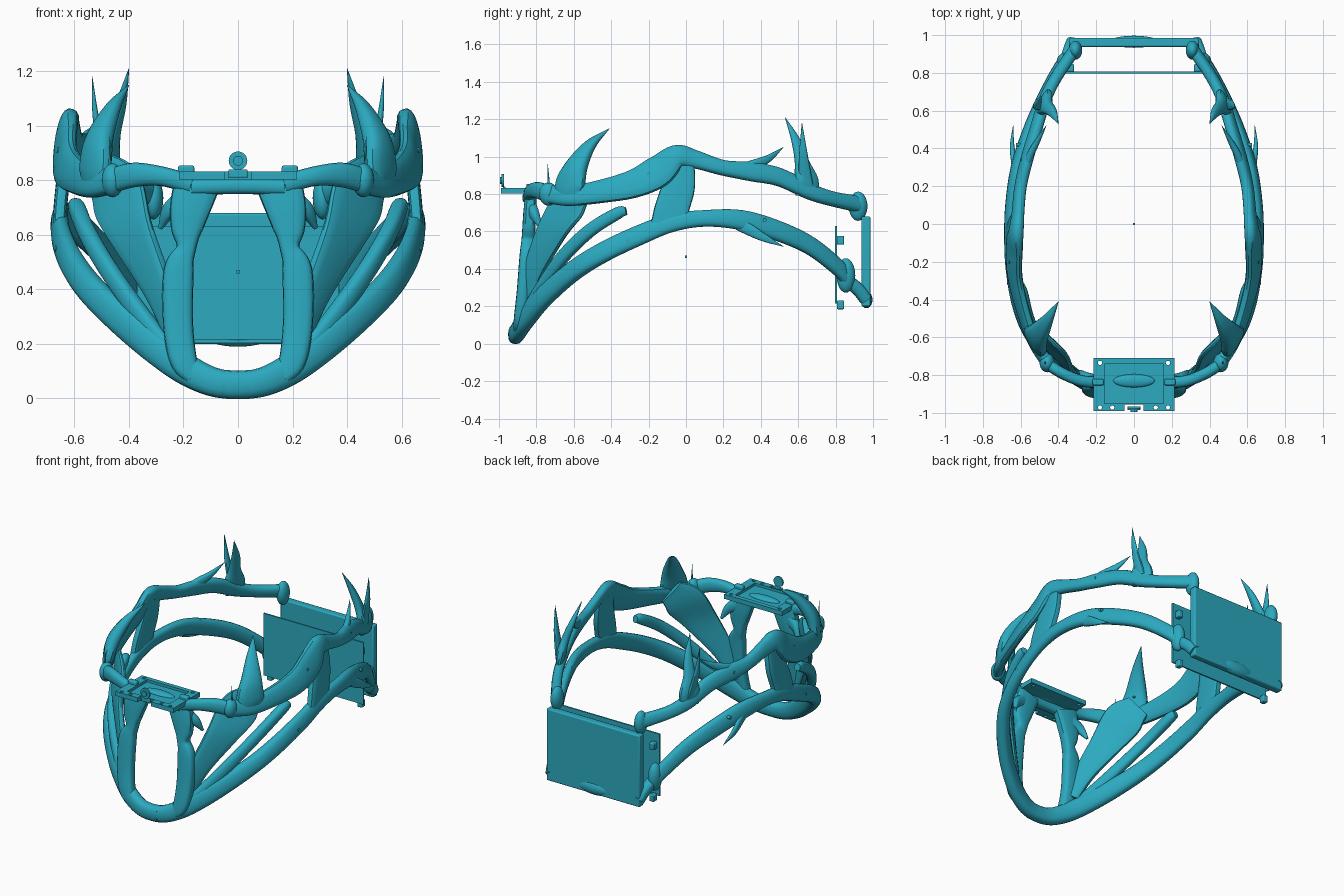
import bpy, bmesh, math
from mathutils import Vector, Matrix

if "Cube" in bpy.data.objects:
    bpy.data.objects.remove(bpy.data.objects["Cube"], do_unlink=True)

# Single teal material
teal = bpy.data.materials.new("teal")
teal.use_nodes = True
COLOUR = (0.025, 0.4, 0.53, 1)
teal.diffuse_color = COLOUR
teal.node_tree.nodes["Principled BSDF"].inputs["Base Color"].default_value = COLOUR
parts = []


def finish(name, bm, mirror=False, bevel=0):
    """Turn a bmesh into a named, coloured object with optional modifiers."""
    bmesh.ops.recalc_face_normals(bm, faces=bm.faces)
    mesh = bpy.data.meshes.new(name)
    bm.to_mesh(mesh)
    bm.free()
    mesh.materials.append(teal)
    obj = bpy.data.objects.new(name, mesh)
    bpy.context.collection.objects.link(obj)
    if bevel:
        mod = obj.modifiers.new("bevel", "BEVEL")
        mod.width, mod.segments = bevel, 2
    if mirror:
        obj.modifiers.new("mirror", "MIRROR")
    parts.append(obj)
    return obj


def smooth_path(points, steps=6):
    """Catmull-Rom interpolation of position and section size."""
    rows = [Vector(p) for p in points]
    rows = [2 * rows[0] - rows[1]] + rows + [2 * rows[-1] - rows[-2]]
    out = []
    for a, b, c, d in zip(rows, rows[1:], rows[2:], rows[3:]):
        for i in range(steps):
            t = i / steps
            out.append(0.5 * (2 * b + (c - a) * t + (2 * a - 5 * b + 4 * c - d) * t * t
                              + (3 * b - a - 3 * c + d) * t ** 3))
    return out + [rows[-2]]


def sweep(name, points, across=(0, 0, 1), boxy=0.8, sides=16, mirror=True):
    """Sweep a rounded section; points are x, y, z, half thickness, half width."""
    bm = bmesh.new()
    path = smooth_path(points)
    pos = [Vector(p[:3]) for p in path]
    last = len(path) - 1
    rings = []
    for i, p in enumerate(path):
        along = (pos[min(i + 1, last)] - pos[max(i - 1, 0)]).normalized()
        wide = Vector(across)
        wide = (wide - along * wide.dot(along)).normalized()
        thin = along.cross(wide)
        ring = []
        for k in range(sides):
            a = math.tau * k / sides
            c, s = (math.copysign(abs(v) ** boxy, v) for v in (math.cos(a), math.sin(a)))
            ring.append(bm.verts.new(pos[i] + thin * c * max(p[3], .001) + wide * s * max(p[4], .001)))
        rings.append(ring)
    for r, q in zip(rings, rings[1:]):
        for k in range(sides):
            n = (k + 1) % sides
            bm.faces.new((r[k], r[n], q[n], q[k]))
    bm.faces.new(rings[0])
    bm.faces.new(rings[-1])
    return finish(name, bm, mirror)


def add_box(bm, centre, size):
    bmesh.ops.create_cube(bm, size=1, matrix=Matrix.Translation(centre) @ Matrix.Diagonal((*size, 1)))


def add_rod(bm, centre, radius, depth, axis="Z"):
    turn = {"X": Matrix.Rotation(math.pi / 2, 4, "Y"),
            "Y": Matrix.Rotation(math.pi / 2, 4, "X"), "Z": Matrix()}[axis]
    bmesh.ops.create_cone(bm, cap_ends=True, segments=24, radius1=radius, radius2=radius,
                          depth=depth, matrix=Matrix.Translation(centre) @ turn)


def box(name, centre, size, mirror=False, bevel=0):
    bm = bmesh.new()
    add_box(bm, centre, size)
    return finish(name, bm, mirror, bevel)


def rod(name, centre, radius, depth, axis="Z", mirror=False):
    bm = bmesh.new()
    add_rod(bm, centre, radius, depth, axis)
    return finish(name, bm, mirror)


def blob(name, centre, size, mirror=True):
    bm = bmesh.new()
    bmesh.ops.create_uvsphere(bm, u_segments=24, v_segments=16, radius=1,
                              matrix=Matrix.Translation(centre) @ Matrix.Diagonal((*size, 1)))
    return finish(name, bm, mirror)


# Main rails
sweep("upper_rail", [
    (.46, -.735, .8, .03, .05), (.53, -.62, .79, .03, .055), (.59, -.45, .815, .03, .065),
    (.63, -.28, .855, .03, .08), (.635, -.15, .92, .03, .09), (.625, -.05, 1, .035, .065),
    (.615, .05, .985, .03, .05), (.6, .2, .94, .03, .042), (.565, .35, .92, .03, .053),
    (.52, .5, .89, .03, .05), (.47, .66, .815, .03, .045), (.41, .78, .775, .03, .04),
    (.31, .93, .745, .03, .045)], across=(-.3, 0, 1))
sweep("lower_rail", [
    (-.06, -.91, .053, .04, .052), (.04, -.91, .051, .04, .052), (.13, -.893, .075, .04, .055),
    (.24, -.85, .14, .04, .06), (.39, -.75, .26, .04, .06), (.53, -.6, .39, .04, .055),
    (.605, -.44, .49, .035, .055), (.645, -.25, .58, .03, .055), (.655, -.08, .645, .03, .05),
    (.65, .1, .67, .03, .045), (.62, .3, .66, .03, .055), (.555, .5, .6, .03, .055),
    (.48, .67, .52, .03, .05), (.4, .82, .4, .03, .045), (.36, .87, .33, .03, .04)],
      across=(-.2, 0, 1))

# Struts joining the rails
sweep("side_post", [(.62, -.025, .98, .025, .07), (.637, -.04, .84, .025, .088),
                    (.65, -.075, .72, .025, .093), (.655, -.08, .64, .025, .11)],
      across=(0, 1, 0), boxy=.5)
sweep("front_post", [
    (.15, -.83, .79, .03, .085), (.175, -.835, .7, .035, .075), (.188, -.84, .62, .035, .058),
    (.19, -.845, .55, .035, .036), (.217, -.855, .47, .035, .055), (.22, -.87, .28, .035, .055),
    (.2, -.885, .14, .035, .05), (.16, -.893, .08, .03, .035)], across=(1, 0, 0), boxy=.6)
sweep("diagonal_panel", [(.5, -.56, .83, .015, .085), (.445, -.625, .75, .02, .125),
                         (.385, -.72, .6, .022, .1), (.29, -.81, .4, .025, .067),
                         (.22, -.86, .22, .025, .05)], across=(.7, .7, 0), boxy=.6)
sweep("free_bar", [(.6, -.32, .71, .02, .022), (.59, -.37, .695, .03, .033),
                   (.55, -.52, .6, .03, .036), (.46, -.67, .45, .03, .036),
                   (.33, -.79, .27, .03, .036), (.21, -.87, .13, .03, .035)])

# Front arms and crossbar
sweep("front_arm", [(.46, -.74, .8, .03, .045), (.38, -.79, .82, .03, .045),
                    (.28, -.83, .815, .03, .036), (.17, -.84, .785, .03, .035)])
sweep("front_crossbar", [(-.17, -.84, .775, .03, .03), (0, -.845, .78, .03, .03),
                         (.17, -.84, .775, .03, .03)], mirror=False)
blob("arm_joint", (.46, -.735, .8), (.04, .05, .062))

# Thorns, rooted inside the rails
sweep("front_thorn", [(.54, -.61, .77, .02, .06), (.525, -.62, .84, .035, .09),
                      (.51, -.585, .95, .04, .065), (.46, -.51, 1.065, .025, .033),
                      (.4, -.41, 1.15, .001, .001)], across=(.5, .85, 0))
sweep("rear_thorn", [(.475, .65, .8, .02, .07), (.475, .64, .88, .028, .07),
                     (.46, .62, .97, .025, .04), (.43, .59, 1.08, .018, .026),
                     (.4, .53, 1.21, .001, .001)], across=(-.4, .9, 0))
sweep("rear_thorn_fork", [(.485, .64, .85, .015, .04), (.52, .627, 1.02, .012, .022),
                          (.535, .62, 1.18, .001, .001)], across=(0, 1, 0))
sweep("upper_side_thorn", [(.575, .25, .93, .012, .02), (.555, .35, .95, .02, .03),
                           (.51, .44, .99, .014, .02), (.465, .52, 1.05, .001, .001)])
sweep("lower_side_thorn", [(.63, .22, .66, .012, .02), (.63, .3, .63, .018, .033),
                           (.645, .41, .57, .012, .022), (.64, .52, .52, .001, .001)])
sweep("post_thorn", [(.19, -.83, .73, .03, .045), (.25, -.81, .69, .025, .03),
                     (.285, -.78, .625, .008, .008)])
sweep("joint_needle", [(.47, -.735, .8, .008, .01), (.47, -.735, .88, .004, .005),
                       (.47, -.74, .96, .001, .001)], across=(0, 1, 0))

# Front mounting tray, with pocket, notch and screw holes cut out
tray = box("mount_tray", (0, -.85, .817), (.43, .28, .03))
cut = bmesh.new()
add_box(cut, (0, -.845, .835), (.31, .21, .04))
add_box(cut, (0, -.98, .82), (.1, .05, .1))
for side in (-1, 1):
    for x, y in ((.18, -.735), (.18, -.972), (.115, -.972)):
        add_rod(cut, (side * x, y, .82), .011, .1)
cutter = finish("tray_cutter", cut)
cutter.hide_render = True
cutter.hide_set(True)
parts.remove(cutter)
mod = tray.modifiers.new("cut", "BOOLEAN")
mod.object, mod.solver = cutter, "EXACT"
blob("tray_boss", (0, -.83, .815), (.11, .035, .018), mirror=False)
box("tray_clamp", (.19, -.837, .815), (.06, .034, .08), mirror=True, bevel=.008)
box("knob_base", (0, -.972, .825), (.07, .014, .03), bevel=.004)
rod("knob", (0, -.98, .872), .034, .012, "Y")
rod("knob_hub", (0, -.985, .872), .018, .02, "Y")

# Rear plates and fittings
box("rear_plate", (0, .962, .44), (.69, .048, .48), bevel=.008)
blob("rear_plate_bulge", (0, .965, .235), (.13, .032, .045), mirror=False)
box("inner_plate", (0, .802, .423), (.74, .01, .415))
for label, z in (("upper", .553), ("lower", .207)):
    box(label + "_lug", (.335, .826, z), (.035, .04, .046), mirror=True, bevel=.006)
blob("upper_rear_knuckle", (.31, .92, .735), (.036, .05, .078))
blob("lower_rear_knuckle", (.37, .855, .365), (.04, .05, .092))
sweep("rear_foot", [(.36, .86, .34, .035, .035), (.34, .92, .29, .035, .035),
                    (.32, .96, .24, .035, .04)], across=(1, 0, 0))

# Rivets and centre marker
for label, spot in (("upper_front", (.648, -.2, .91)), ("lower_front", (.657, -.31, .55)),
                    ("upper_rear", (.585, .34, .925)), ("lower_rear", (.61, .42, .66))):
    rod(label + "_rivet", spot, .01, .03, "X", mirror=True)
box("centre_marker", (0, 0, .465), (.012, .012, .012))

# Smooth shading with sharp corners kept
bpy.ops.object.select_all(action="DESELECT")
for obj in parts:
    obj.select_set(True)
bpy.context.view_layer.objects.active = parts[0]
bpy.ops.object.shade_smooth_by_angle(angle=math.radians(35))
